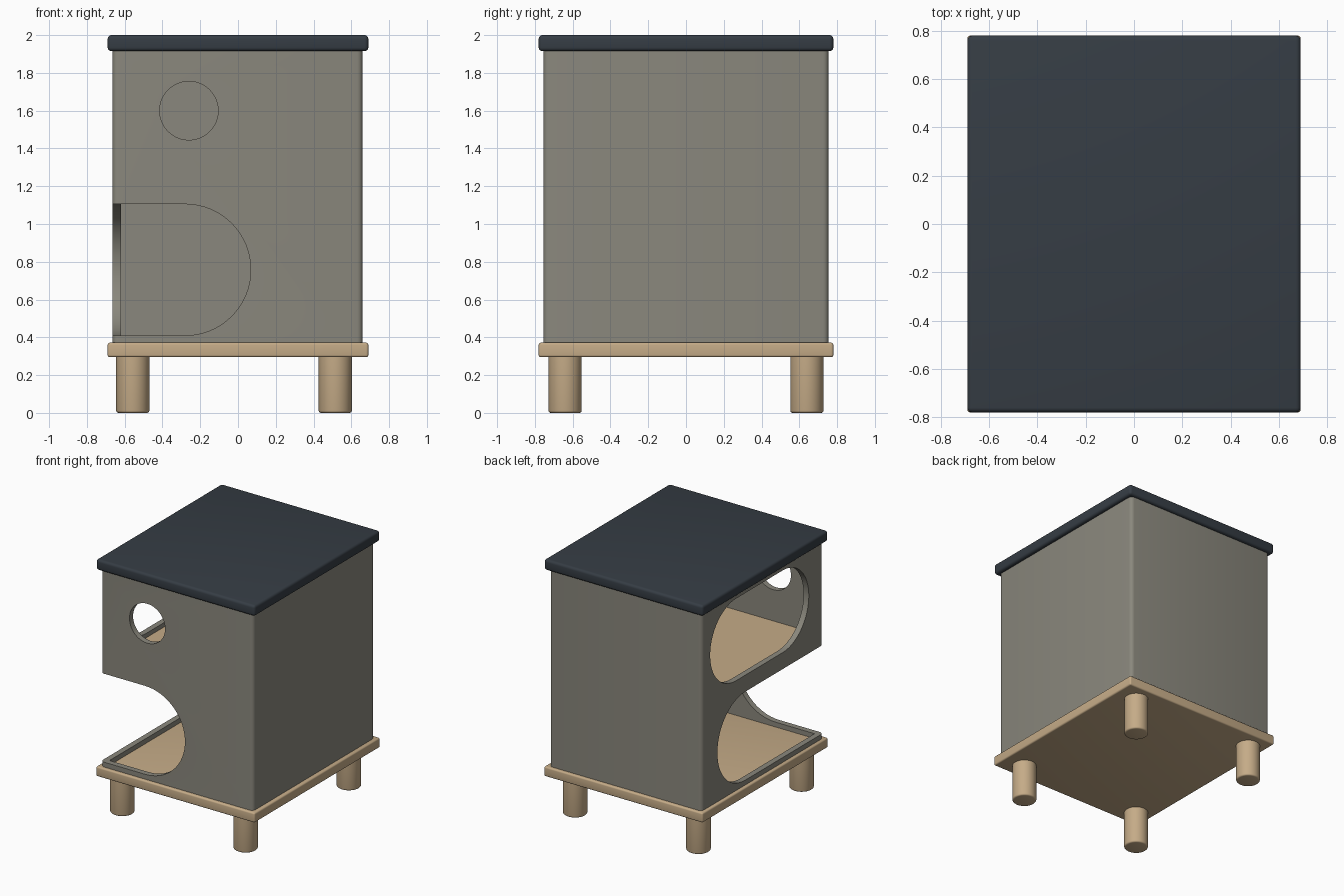
import bpy, bmesh, math
from mathutils import Vector

if "Cube" in bpy.data.objects:
    bpy.data.objects.remove(bpy.data.objects["Cube"])


def material(name, rgb):
    m = bpy.data.materials.new(name)
    m.diffuse_color = (*rgb, 1)
    m.use_nodes = True
    m.node_tree.nodes["Principled BSDF"].inputs["Base Color"].default_value = m.diffuse_color
    return m


GREY = material("warm grey", (0.255, 0.245, 0.205))
TAN = material("light wood", (0.56, 0.41, 0.245))
DARK = material("dark slate", (0.036, 0.046, 0.058))


def finish(bm, name, mat):
    bmesh.ops.recalc_face_normals(bm, faces=bm.faces)
    me = bpy.data.meshes.new(name)
    bm.to_mesh(me)
    bm.free()
    ob = bpy.data.objects.new(name, me)
    bpy.context.collection.objects.link(ob)
    me.materials.append(mat)
    return ob


def smooth(ob):
    bpy.ops.object.select_all(action='DESELECT')
    ob.select_set(True)
    bpy.context.view_layer.objects.active = ob
    bpy.ops.object.shade_smooth_by_angle(angle=math.radians(35))


def box(name, lo, hi, mat, bevel=0.0, vertical_only=False):
    bm = bmesh.new()
    bmesh.ops.create_cube(bm, size=1)
    for v in bm.verts:
        v.co = Vector([lo[i] if v.co[i] < 0 else hi[i] for i in range(3)])
    if bevel:
        edges = [e for e in bm.edges if not vertical_only
                 or abs(e.verts[0].co.z - e.verts[1].co.z) > 1e-4]
        bmesh.ops.bevel(bm, geom=edges, offset=bevel, segments=4,
                        profile=0.5, affect='EDGES')
    return finish(bm, name, mat)


def prism(name, pts, axis, lo, hi):
    """Profile (u, z) extruded along x (axis 0) or y (axis 1)."""
    bm = bmesh.new()
    ends = [[bm.verts.new((d, u, z) if axis == 0 else (u, d, z)) for u, z in pts]
            for d in (lo, hi)]
    bm.faces.new(ends[0])
    bm.faces.new(ends[1])
    n = len(pts)
    for i in range(n):
        j = (i + 1) % n
        bm.faces.new((ends[0][i], ends[0][j], ends[1][j], ends[1][i]))
    return finish(bm, name, GREY)


def arc(cu, cz, r, a0, a1, n):
    return [(cu + r * math.cos(math.radians(a0 + (a1 - a0) * i / n)),
             cz + r * math.sin(math.radians(a0 + (a1 - a0) * i / n))) for i in range(n + 1)]


X0, X1, Y, T = -0.665, 0.66, 0.755, 0.045
Z0, Z1 = 0.37, 1.92

# hollow body shell
body = box("body_shell", (X0, -Y, Z0), (X1, Y, Z1), GREY, 0.03, True)
inner = box("inner_cutter", (X0 + T, -Y + T, Z0 - 0.1), (X1 - T, Y - T, Z1 + 0.1), GREY)

# openings: round window, wrap-around corner door, long upper side window
RL, ZL = 0.3475, 0.7575
RU, ZU = 0.3225, 1.5575
yin, xin = -Y + T + 0.01, X0 + T + 0.01
cutters = [
    inner,
    prism("window_cutter", arc(-0.26, 1.6, 0.155, 0, 360, 48)[:-1], 1, -0.9, yin),
    prism("front_door_cutter",
          [(-0.85, ZL - RL)] + arc(-0.28, ZL, RL, -90, 90, 32) + [(-0.85, ZL + RL)],
          1, -0.9, yin),
    prism("side_door_cutter",
          [(-0.95, ZL - RL)] + arc(0.56 - RL, ZL, RL, -90, 90, 32) + [(-0.95, ZL + RL)],
          0, -0.85, xin),
    prism("side_window_cutter",
          arc(0.65 - RU, ZU, RU, -90, 90, 32) + arc(-0.575 + RU, ZU, RU, 90, 270, 32),
          0, -0.85, xin),
]
for c in cutters:
    mod = body.modifiers.new("cut", 'BOOLEAN')
    mod.operation, mod.solver, mod.object = 'DIFFERENCE', 'EXACT', c
    bpy.context.view_layer.objects.active = body
    bpy.ops.object.modifier_apply(modifier=mod.name)
    bpy.data.objects.remove(c)
smooth(body)

# roof, base board and upper floor
smooth(box("roof", (-0.69, -0.78, 1.915), (0.69, 0.78, 2.0), DARK, 0.02))
smooth(box("base_board", (-0.69, -0.78, 0.295), (0.69, 0.78, 0.372), TAN, 0.012))
box("upper_floor", (X0 + T, -Y + T, 1.145), (X1 - T, Y - T, 1.2), TAN)

# four round legs with softened feet
for side, x in (("left", -0.557), ("right", 0.515)):
    for end, y in (("front", -0.64), ("back", 0.64)):
        bm = bmesh.new()
        bmesh.ops.create_cone(bm, cap_ends=True, segments=40, radius1=0.088,
                              radius2=0.088, depth=0.3)
        foot = [e for e in bm.edges if all(v.co.z < 0 for v in e.verts)]
        bmesh.ops.bevel(bm, geom=foot, offset=0.012, segments=3, profile=0.5, affect='EDGES')
        bmesh.ops.translate(bm, verts=bm.verts, vec=(x, y, 0.15))
        smooth(finish(bm, f"{end}_{side}_leg", TAN))
